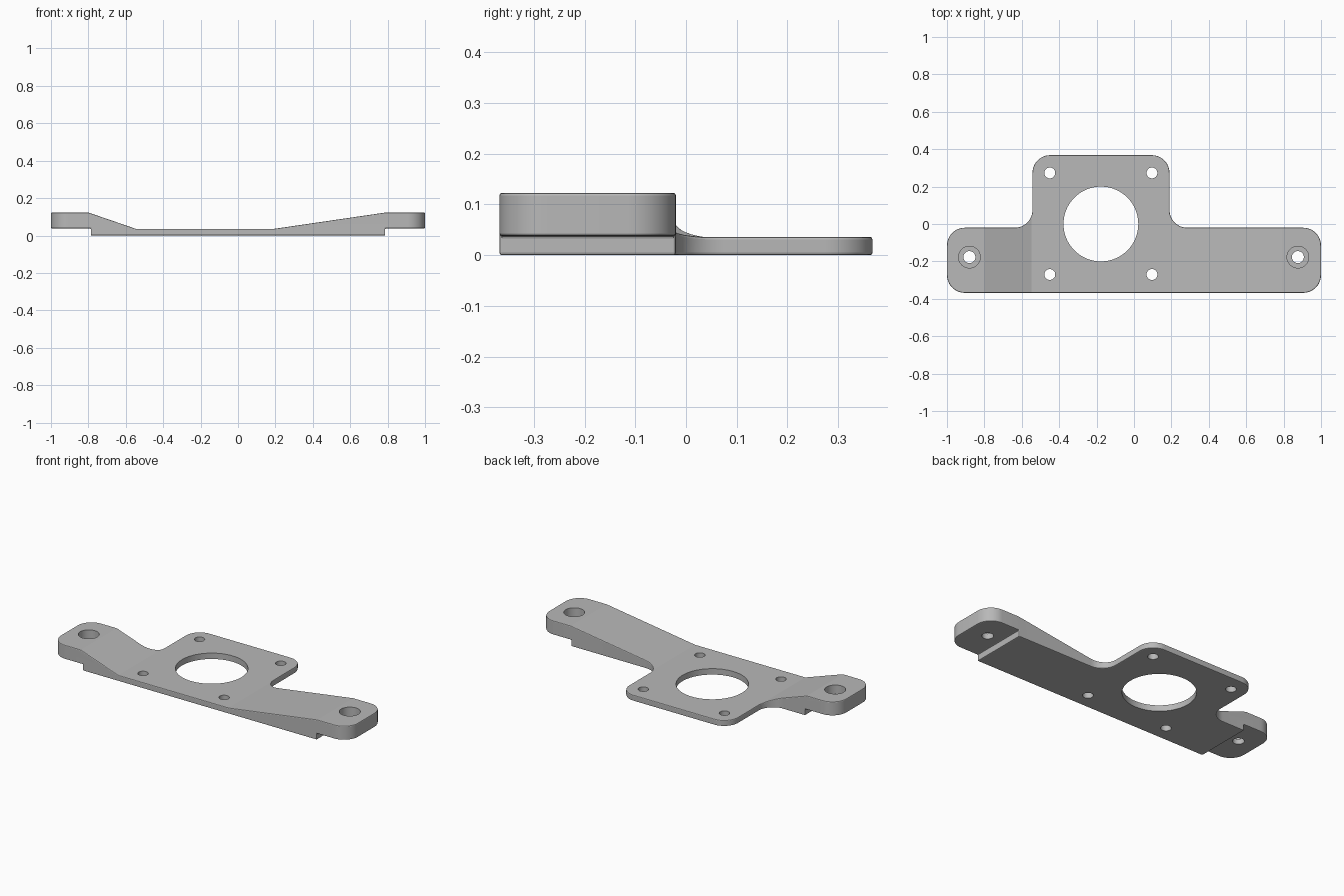
import bpy, bmesh, math
from mathutils import Vector

cube = bpy.data.objects.get("Cube")
if cube:
    bpy.data.objects.remove(cube, do_unlink=True)

grey = bpy.data.materials.new("plain_grey")
grey.use_nodes = True
colour = (0.48, 0.48, 0.48, 1)
grey.diffuse_color = colour
grey.node_tree.nodes["Principled BSDF"].inputs["Base Color"].default_value = colour


def prism(name, points, direction):
    """Extrude a closed loop of 3D points along a direction."""
    bm = bmesh.new()
    face = bm.faces.new([bm.verts.new(p) for p in points])
    ext = bmesh.ops.extrude_face_region(bm, geom=[face])
    verts = [g for g in ext["geom"] if isinstance(g, bmesh.types.BMVert)]
    bmesh.ops.translate(bm, verts=verts, vec=direction)
    bmesh.ops.recalc_face_normals(bm, faces=bm.faces)
    mesh = bpy.data.meshes.new(name)
    bm.to_mesh(mesh)
    bm.free()
    mesh.materials.append(grey)
    obj = bpy.data.objects.new(name, mesh)
    bpy.context.collection.objects.link(obj)
    return obj


def rounded(corners, radius, steps=12):
    """Round each corner of a right-angled outline."""
    out = []
    for i, corner in enumerate(corners):
        p = Vector(corner)
        a = (Vector(corners[i - 1]) - p).normalized() * radius
        b = (Vector(corners[(i + 1) % len(corners)]) - p).normalized() * radius
        for k in range(steps + 1):
            t = math.pi / 2 * k / steps
            out.append(p + a * (1 - math.sin(t)) + b * (1 - math.cos(t)))
    return out


def apply(obj, kind, **settings):
    mod = obj.modifiers.new(kind.lower(), kind)
    for key, value in settings.items():
        setattr(mod, key, value)
    bpy.context.view_layer.objects.active = obj
    bpy.ops.object.modifier_apply(modifier=mod.name)


def boolean(obj, cutter, operation):
    cutter.hide_render = True
    apply(obj, "BOOLEAN", object=cutter, operation=operation, solver="EXACT")
    bpy.data.objects.remove(cutter, do_unlink=True)


def hole(obj, x, y, radius, bottom=-0.1, sides=64):
    ring = [(x + radius * math.cos(math.tau * i / sides),
             y + radius * math.sin(math.tau * i / sides), bottom) for i in range(sides)]
    boolean(obj, prism("hole_cutter", ring, (0, 0, 0.4)), "DIFFERENCE")


# Bracket body: plan outline of the plate and its two arms
edge, arm, left, right = 0.368, -0.02, -0.543, 0.19
plan = [(-1, -edge), (1, -edge), (1, arm), (right, arm),
        (right, edge), (left, edge), (left, arm), (-1, arm)]
bracket = prism("mounting_bracket",
                [(p.x, p.y, -0.1) for p in rounded(plan, 0.095)], (0, 0, 0.4))

# Side profile: thin middle, sloped arms, stepped ends
top, step, thin = 0.123, 0.038, 0.036
profile = [(-1.1, step), (-0.787, step), (-0.787, 0), (0.787, 0), (0.787, step), (1.1, step),
           (1.1, top), (0.79, top), (0.195, thin), (-0.547, thin), (-0.8, top), (-1.1, top)]
side = prism("side_profile", [(x, -0.6, z) for x, z in profile], (0, 1.2, 0))
boolean(bracket, side, "INTERSECT")

# Softened outer edges
apply(bracket, "BEVEL", width=0.005, segments=2, limit_method="ANGLE",
      angle_limit=math.radians(40), use_clamp_overlap=False)

# Central opening, four small holes, counterbored end holes
hole(bracket, -0.177, 0, 0.2)
for x in (-0.45, 0.096):
    for y in (-0.27, 0.273):
        hole(bracket, x, y, 0.029)
for x in (-0.88, 0.876):
    hole(bracket, x, -0.177, 0.032)
    hole(bracket, x, -0.177, 0.058, bottom=0.07)

bpy.ops.object.select_all(action="DESELECT")
bracket.select_set(True)
bpy.context.view_layer.objects.active = bracket
bpy.ops.object.shade_smooth_by_angle(angle=math.radians(8))
